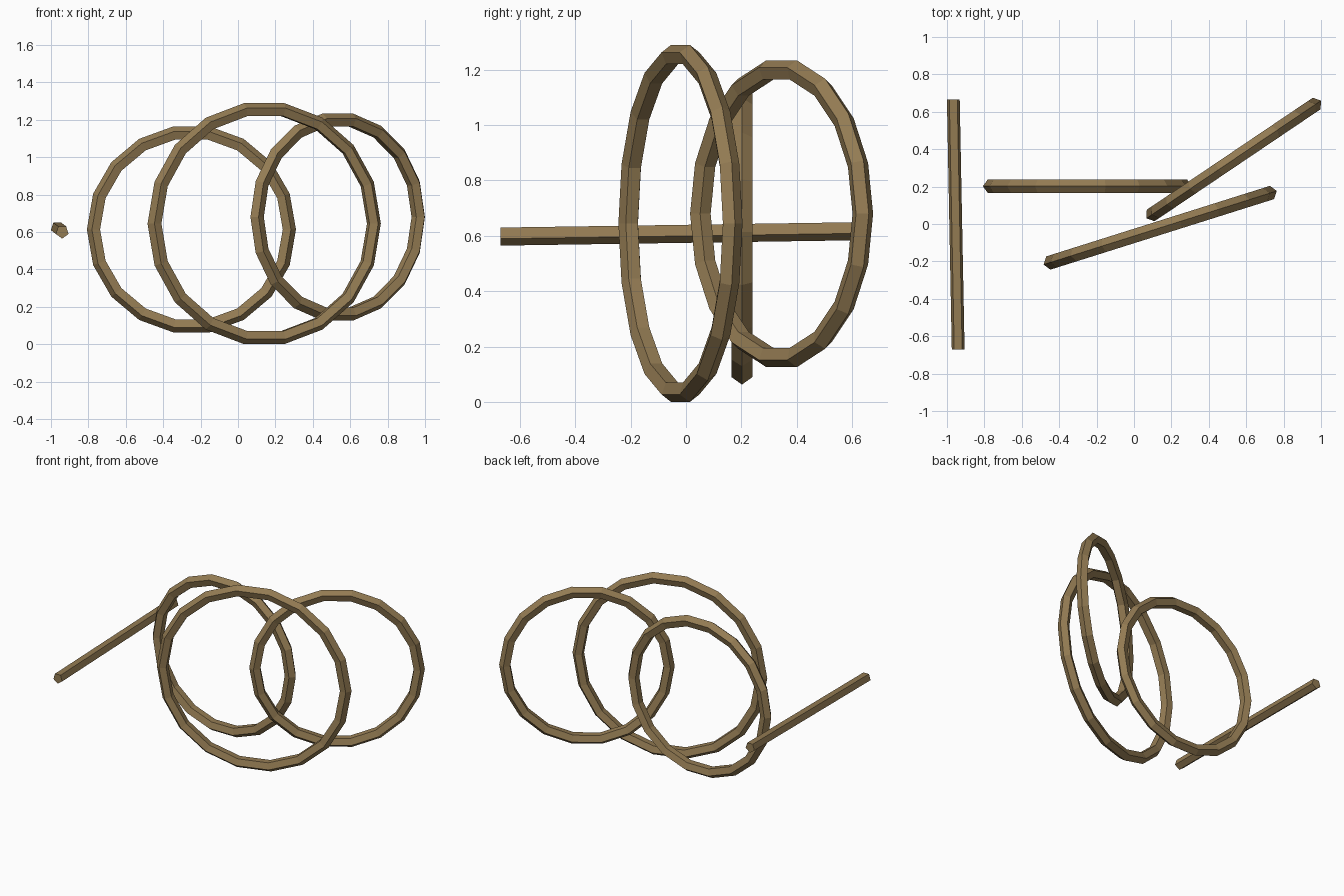
import bpy
import math
from mathutils import Vector

if "Cube" in bpy.data.objects:
    bpy.data.objects.remove(bpy.data.objects["Cube"])

wood = bpy.data.materials.new("brown")
wood.diffuse_color = (0.295, 0.2, 0.087, 1)
wood.use_nodes = True
wood.node_tree.nodes["Principled BSDF"].inputs["Base Color"].default_value = wood.diffuse_color

TUBE = 0.039  # radius of the five-sided tube


def ring(name, centre, outer, turn):
    """Upright low-poly ring, turned about z by degrees."""
    bpy.ops.mesh.primitive_torus_add(
        major_segments=18, minor_segments=5,
        major_radius=outer - TUBE, minor_radius=TUBE,
        location=centre, rotation=(math.pi / 2, 0, math.radians(turn)))
    ob = bpy.context.object
    ob.name = name
    ob.data.materials.append(wood)
    bpy.ops.object.shade_flat()


def rod(name, front, back, radius):
    """Five-sided bar from front to back with square-cut ends and a flat top."""
    a, b = Vector(front), Vector(back)
    angles = [math.radians(54 + 72 * i) for i in range(5)]
    verts = [end + Vector((radius * math.cos(t), 0, radius * math.sin(t)))
             for end in (a, b) for t in angles]
    faces = [(i, 5 + i, 5 + (i + 1) % 5, (i + 1) % 5) for i in range(5)]
    faces += [tuple(range(5)), tuple(range(9, 4, -1))]
    me = bpy.data.meshes.new(name)
    me.from_pydata(verts, [], faces)
    # make every face point outward
    mid = (a + b) / 2
    for p in me.polygons:
        if p.normal.dot(p.center - mid) < 0:
            p.flip()
    me.update()
    me.materials.append(wood)
    ob = bpy.data.objects.new(name, me)
    bpy.context.collection.objects.link(ob)


# three upright rings
ring("left_ring", (-0.249, 0.202, 0.614), 0.559, 0)
ring("middle_ring", (0.14, -0.02, 0.645), 0.654, 17.5)
ring("right_ring", (0.533, 0.345, 0.68), 0.5625, 34)

# straight bar at the left
rod("side_bar", (-0.94, -0.67, 0.601), (-0.966, 0.665, 0.621), 0.036)
